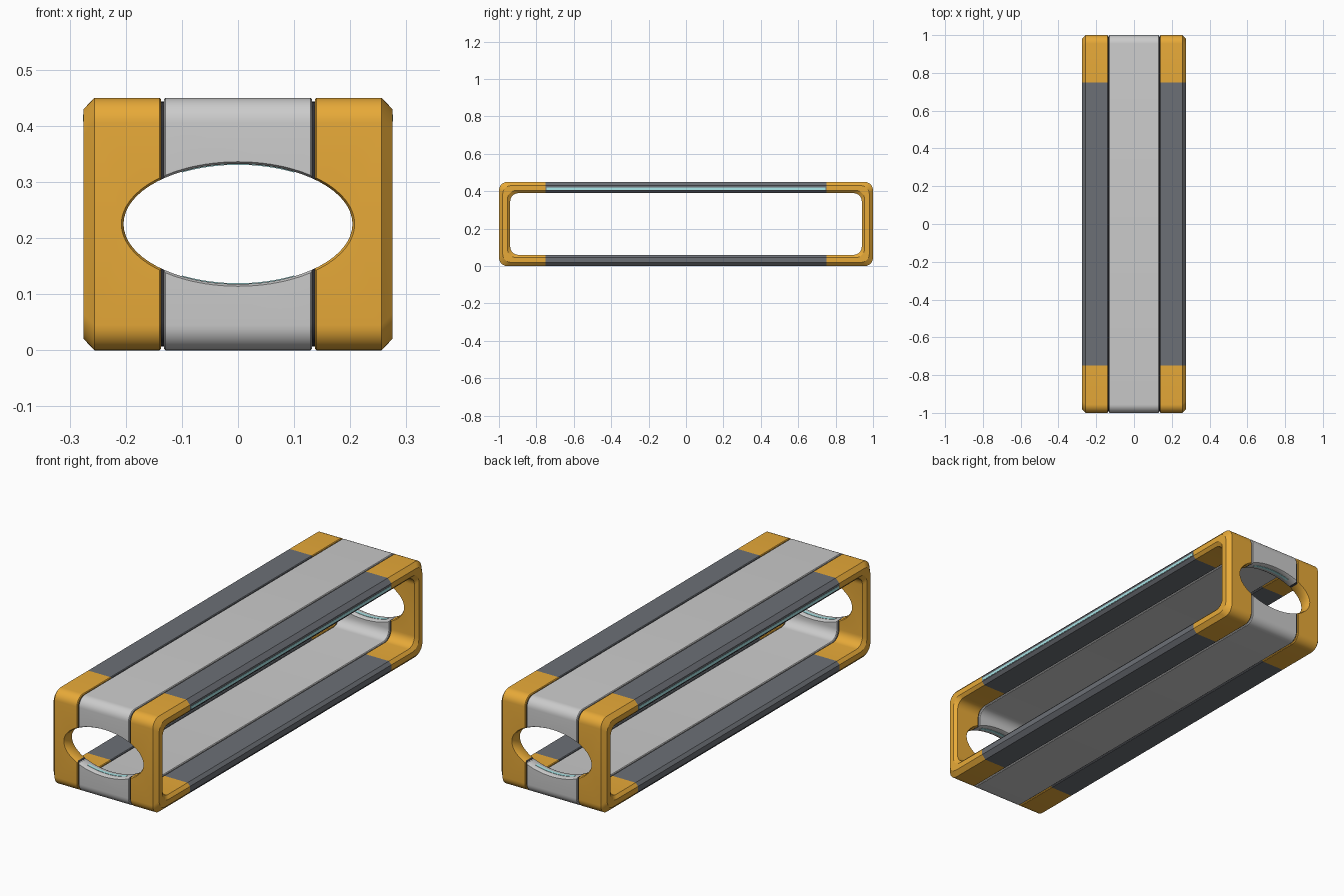
import bpy, bmesh
from math import sin, cos, pi, radians

if "Cube" in bpy.data.objects:
    bpy.data.objects.remove(bpy.data.objects["Cube"])

R, HZ, SPLIT = 0.045, 0.225, 0.75


def material(name, rgb):
    m = bpy.data.materials.new(name)
    m.diffuse_color = (*rgb, 1)
    m.use_nodes = True
    m.node_tree.nodes["Principled BSDF"].inputs["Base Color"].default_value = m.diffuse_color
    return m


ORANGE = material("orange", (0.80, 0.40, 0.04))
DARK = material("charcoal", (0.15, 0.16, 0.18))
BLACK = material("black", (0.03, 0.03, 0.035))
CYAN = material("cyan", (0.40, 0.80, 0.82))


def grid(name, rows, mat=None, close_path=False):
    """Skin rows of closed cross-sections, capping the ends of open paths."""
    bm = bmesh.new()
    vs = [[bm.verts.new(p) for p in row] for row in rows]
    n, m = len(vs), len(vs[0])
    for i in range(n if close_path else n - 1):
        a, b = vs[i], vs[(i + 1) % n]
        for j in range(m):
            k = (j + 1) % m
            bm.faces.new((a[j], a[k], b[k], b[j]))
    if not close_path:
        bm.faces.new(vs[0])
        bm.faces.new(vs[-1])
    bmesh.ops.recalc_face_normals(bm, faces=bm.faces)
    me = bpy.data.meshes.new(name)
    bm.to_mesh(me)
    bm.free()
    ob = bpy.data.objects.new(name, me)
    bpy.context.collection.objects.link(ob)
    if mat:
        me.materials.append(mat)
    return ob


def activate(ob):
    bpy.ops.object.select_all(action='DESELECT')
    ob.select_set(True)
    bpy.context.view_layer.objects.active = ob


def smooth(ob):
    activate(ob)
    bpy.ops.object.shade_smooth_by_angle(angle=radians(30))


def corner(sy, sz, flip=False):
    """Rounded corner, as functions of the inset d."""
    pts = []
    for i in range(9):
        a = (8 - i if flip else i) / 8 * pi / 2
        pts.append(lambda d, a=a: (sy * (1 - d - R + R * sin(a)),
                                   HZ + sz * (HZ - d - R + R * cos(a))))
    return pts


def straight(y, sz):
    return [lambda d: (y, HZ + sz * (HZ - d))]


def sweep(name, path, section, mat=None, close_path=False):
    rows = [[(x, *f(d)) for x, d in section] for f in path]
    return grid(name, rows, mat, close_path)


def end_path(sy):
    return corner(sy, 1) + corner(sy, -1, True)


loop = end_path(1) + end_path(-1)[::-1]


# Oval cutter running through both ends, flared at the wall edges
def oval(y, e):
    return [((0.204 + e) * cos(2 * pi * i / 64), y,
             HZ + (0.107 + e) * sin(2 * pi * i / 64)) for i in range(64)]


stations = [(1.1, .004), (1.0, .004), (.993, 0), (.947, 0), (.94, .004)]
stations += [(-y, e) for y, e in reversed(stations)]
cutter = grid("oval_cutter", [oval(y, e) for y, e in stations])
cutter.hide_render = True


def cut(ob):
    activate(ob)
    m = ob.modifiers.new("oval", 'BOOLEAN')
    m.operation, m.solver, m.object = 'DIFFERENCE', 'EXACT', cutter
    bpy.ops.object.modifier_apply(modifier=m.name)
    smooth(ob)


# Central grey band
cut(sweep("centre_band", loop,
          [(-.132, .003), (-.129, 0), (.129, 0), (.132, .003),
           (.132, .057), (.129, .06), (-.129, .06), (-.132, .057)], None, True))

for sx, side in ((-1, "left"), (1, "right")):
    section = [(sx * x, d) for x, d in
               [(.137, .003), (.14, 0), (.256, 0), (.275, .02), (.275, .046),
                (.262, .06), (.14, .06), (.137, .057)]]
    # Black seam between the bands
    cut(sweep(side + "_seam", loop,
              [(sx * x, d) for x, d in
               [(.128, .007), (.141, .007), (.141, .053), (.128, .053)]],
              BLACK, True))
    # Orange end brackets
    for sy, end in ((-1, "front"), (1, "back")):
        path = straight(sy * SPLIT, 1) + end_path(sy) + straight(sy * SPLIT, -1)
        cut(sweep(f"{side}_{end}_bracket", path, section, ORANGE))
    # Dark rails
    for sz, level in ((1, "top"), (-1, "bottom")):
        smooth(sweep(f"{side}_{level}_rail",
                     straight(-SPLIT, sz) + straight(SPLIT, sz), section, DARK))
    # Light line along the upper rail
    sweep(side + "_rail_light", straight(-.745, 1) + straight(.745, 1),
          [(sx * x, d) for x, d in
           [(.27, .03), (.2762, .03), (.2762, .042), (.27, .042)]], CYAN)

# Curved lights on the upper and lower inner edge of each oval
for sy, end in ((-1, "front"), (1, "back")):
    for sz, level in ((1, "upper"), (-1, "lower")):
        rows = []
        for i in range(17):
            x = -.1 + .2 * i / 16
            z = .107 * (1 - (x / .204) ** 2) ** .5
            rows.append([(x, sy * .97 + dy, HZ + sz * (z + dz)) for dy, dz in
                         [(-.007, -.0015), (.007, -.0015), (.007, .006), (-.007, .006)]])
        smooth(grid(f"{end}_{level}_oval_light", rows, CYAN))

bpy.data.objects.remove(cutter)
